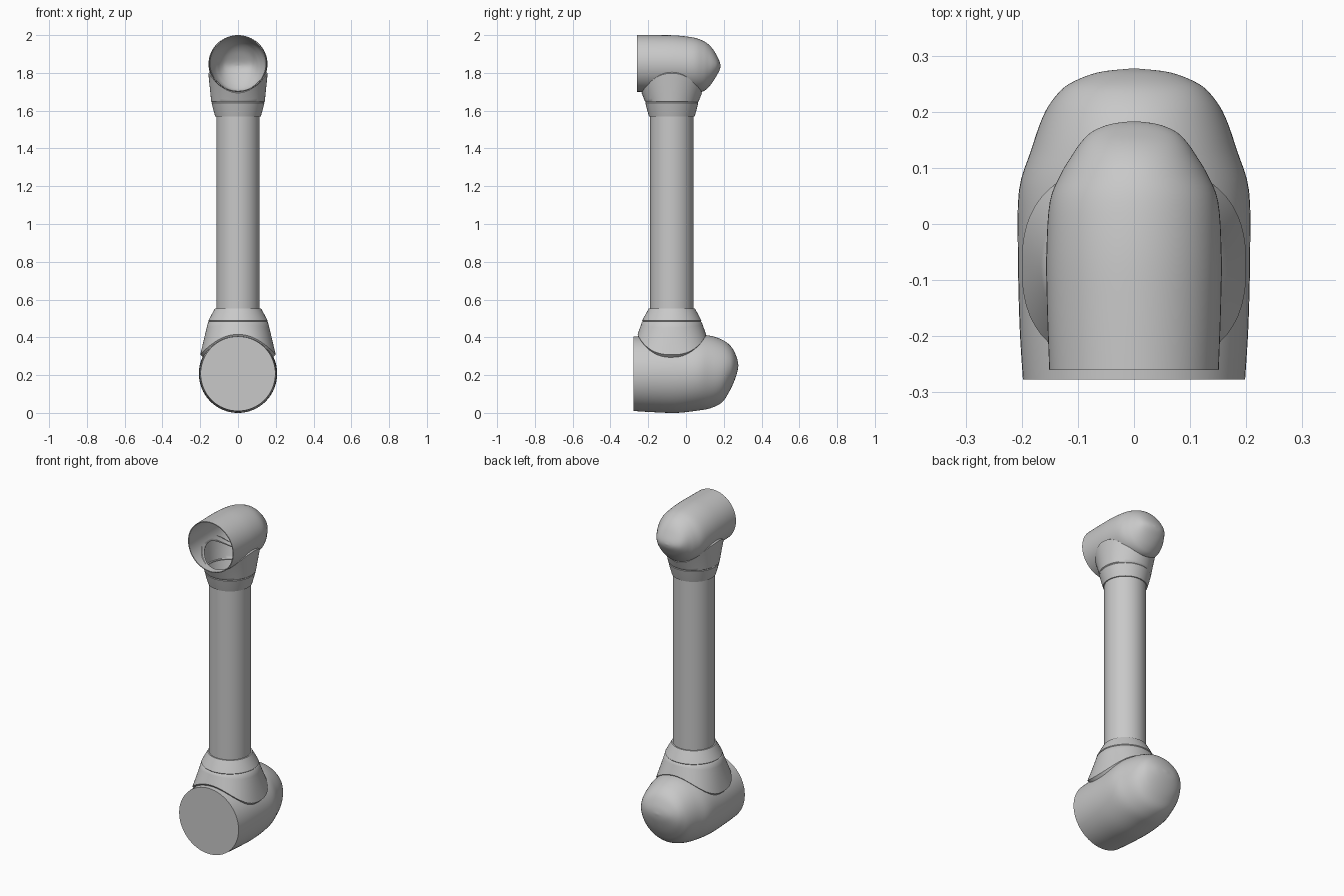
import bpy, bmesh
from math import sin, cos, pi, radians
from mathutils import Vector

if "Cube" in bpy.data.objects:
    bpy.data.objects.remove(bpy.data.objects["Cube"], do_unlink=True)

SEG = 64
AXIS_Y = -0.075   # tube axis

grey = bpy.data.materials.new("light_grey")
grey.use_nodes = True
colour = (0.58, 0.58, 0.58, 1)
grey.diffuse_color = colour
grey.node_tree.nodes["Principled BSDF"].inputs["Base Color"].default_value = colour


def loft(name, rings, cap_start=False, cap_end=False):
    """Skin a list of closed rings into one object."""
    bm = bmesh.new()
    rows = [[bm.verts.new(p) for p in ring] for ring in rings]
    for a, b in zip(rows, rows[1:]):
        for i in range(SEG):
            j = (i + 1) % SEG
            bm.faces.new((a[i], a[j], b[j], b[i]))
    if cap_start:
        bm.faces.new(rows[0])
    if cap_end:
        bm.faces.new(rows[-1])
    bmesh.ops.recalc_face_normals(bm, faces=bm.faces)
    mesh = bpy.data.meshes.new(name)
    bm.to_mesh(mesh)
    bm.free()
    ob = bpy.data.objects.new(name, mesh)
    mesh.materials.append(grey)
    bpy.context.collection.objects.link(ob)
    return ob


def activate(ob):
    bpy.ops.object.select_all(action='DESELECT')
    ob.select_set(True)
    bpy.context.view_layer.objects.active = ob


def smooth(ob, angle=32):
    activate(ob)
    bpy.ops.object.shade_smooth_by_angle(angle=radians(angle))


def spline(points, steps=4):
    """Catmull-Rom curve through the stations."""
    pts = [Vector(p) for p in points]
    out = []
    for i in range(len(pts) - 1):
        a, b = pts[max(i - 1, 0)], pts[i]
        c, d = pts[i + 1], pts[min(i + 2, len(pts) - 1)]
        for s in range(steps):
            t = s / steps
            out.append(0.5 * (2 * b + (c - a) * t + (2 * a - 5 * b + 4 * c - d) * t ** 2
                              + (3 * b - a - 3 * c + d) * t ** 3))
    return out + [pts[-1]]


def housing(name, stations, cap_front):
    """Joint housing: oval sections (y, low, high, half width) along y."""
    rings = []
    for y, low, high, half in spline(stations):
        mid, h = (low + high) / 2, (high - low) / 2
        rings.append([(half * cos(2 * pi * i / SEG), y, mid + h * sin(2 * pi * i / SEG))
                      for i in range(SEG)])
    return loft(name, rings, cap_front, True)


def oval(rx, ry, z, rise=0.0, power=2.0):
    """Ring around the tube axis; rise lifts its sides into a saddle."""
    ring = []
    for i in range(SEG):
        c, s = cos(2 * pi * i / SEG), sin(2 * pi * i / SEG)
        k = (abs(c) ** power + abs(s) ** power) ** (-1 / power)
        ring.append((rx * c * k, AXIS_Y + ry * s * k, z + rise * (c * k) ** 2))
    return ring


def skirt(start, end, steps=6):
    """Blend from a round ring to the saddle rim."""
    return [[Vector(a).lerp(Vector(b), t / steps) for a, b in zip(start, end)]
            for t in range(steps + 1)]


# Lower joint housing, closed at the front
lower = housing("lower_housing", [
    (-0.277, 0.010, 0.405, 0.198), (-0.18, 0.004, 0.408, 0.204),
    (-0.05, 0.000, 0.412, 0.207), (0.06, 0.012, 0.413, 0.205),
    (0.13, 0.025, 0.408, 0.184), (0.19, 0.055, 0.388, 0.163),
    (0.225, 0.105, 0.365, 0.142), (0.25, 0.155, 0.335, 0.115),
    (0.27, 0.210, 0.290, 0.065), (0.277, 0.247, 0.253, 0.006)], True)
smooth(lower)

# Upper joint housing, a hollow shell open at the front
upper = housing("upper_housing", [
    (-0.26, 1.700, 2.000, 0.151), (-0.15, 1.697, 2.000, 0.155),
    (-0.05, 1.695, 1.998, 0.156), (0.04, 1.695, 1.987, 0.150),
    (0.09, 1.702, 1.970, 0.130), (0.12, 1.725, 1.950, 0.112),
    (0.145, 1.757, 1.922, 0.095), (0.165, 1.790, 1.888, 0.074),
    (0.178, 1.815, 1.860, 0.042), (0.183, 1.835, 1.840, 0.005)], False)
shell = upper.modifiers.new("shell", 'SOLIDIFY')
shell.thickness = 0.005
shell.offset = -1

# Neck opening through the floor of the upper housing
cutter = loft("neck_cutter", [oval(0.138, 0.143, 1.62), oval(0.138, 0.143, 1.84)], True, True)
cutter.hide_render = True
cut = upper.modifiers.new("neck_opening", 'BOOLEAN')
cut.operation = 'DIFFERENCE'
cut.solver = 'EXACT'
cut.object = cutter
activate(upper)
for m in ("shell", "neck_opening"):
    bpy.ops.object.modifier_apply(modifier=m)
bpy.data.objects.remove(cutter, do_unlink=True)
smooth(upper)

# Straight tube between the joints
smooth(loft("tube", [oval(0.115, 0.115, 0.53), oval(0.115, 0.115, 1.59)]))

# Lower collar: tapered neck, seam groove, saddle skirt with a lip
rim = oval(0.200, 0.181, 0.416, -0.108, 2.5)
collar = [oval(0.114, 0.114, 0.553), oval(0.122, 0.122, 0.553), oval(0.143, 0.143, 0.515),
          oval(0.157, 0.157, 0.488), oval(0.154, 0.154, 0.484)]
collar += skirt(oval(0.159, 0.159, 0.479), rim)
collar.append(oval(0.182, 0.170, 0.398, -0.108, 2.5))
smooth(loft("lower_collar", collar))

# Upper collar, the same layout turned over
rim = oval(0.157, 0.160, 1.694, 0.104, 2.2)
collar = [oval(0.114, 0.114, 1.570), oval(0.121, 0.121, 1.570), oval(0.131, 0.131, 1.605),
          oval(0.140, 0.140, 1.641), oval(0.138, 0.138, 1.645)]
collar += skirt(oval(0.142, 0.142, 1.649), rim)
collar.append(oval(0.149, 0.153, 1.700, 0.104, 2.2))
smooth(loft("upper_collar", collar))
